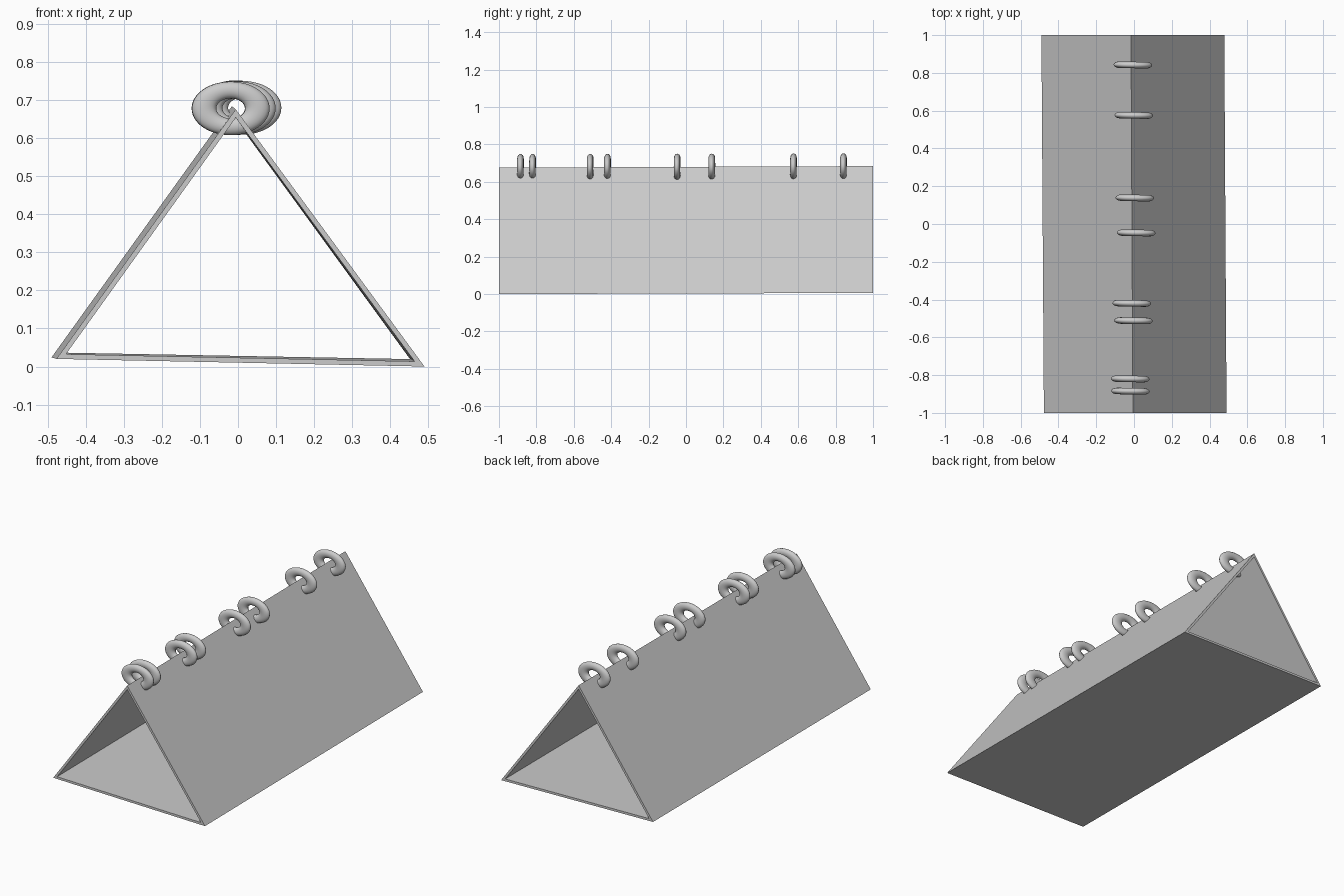
import bpy, bmesh
from math import radians
from mathutils import Vector

if "Cube" in bpy.data.objects:
    bpy.data.objects.remove(bpy.data.objects["Cube"])

WALL = 0.013


def inset(tri, t):
    """Shrink a triangle towards its incentre so every wall is t thick."""
    a, b, c = tri
    la, lb, lc = (b - c).length, (c - a).length, (a - b).length
    p = la + lb + lc
    centre = (a * la + b * lb + c * lc) / p
    radius = (b - a).cross(c - a).length / p
    return [centre + (v - centre) * (1 - t / radius) for v in tri]


# Triangular sleeve, open at both ends, very slightly askew
front = [Vector(v) for v in ((-0.477, -1, 0.02), (0.49, -1, 0.0), (-0.006, -1, 0.676))]
back = [Vector(v) for v in ((-0.49, 1, 0.024), (0.478, 1, 0.006), (-0.016, 1, 0.684))]
bm = bmesh.new()
fo, bo, fi, bi = [[bm.verts.new(v) for v in loop] for loop in
                  (front, back, inset(front, WALL), inset(back, WALL))]
for i in range(3):
    j = (i + 1) % 3
    for p, q in ((fo, bo), (bo, bi), (bi, fi), (fi, fo)):
        bm.faces.new((p[i], p[j], q[j], q[i]))
bmesh.ops.recalc_face_normals(bm, faces=bm.faces)
mesh = bpy.data.meshes.new("tent_panels")
bm.to_mesh(mesh)
bm.free()
bpy.context.collection.objects.link(bpy.data.objects.new("tent_panels", mesh))

# Flattened binding rings threaded through the ridge: (x, y)
rings = [(-0.019, -0.885), (-0.02, -0.82), (-0.003, -0.512), (-0.012, -0.42),
         (0.012, -0.047), (0.004, 0.138), (-0.001, 0.575), (-0.006, 0.842)]
for n, (x, y) in enumerate(rings, 1):
    z = 0.68 + 0.002 * y
    bpy.ops.mesh.primitive_torus_add(major_segments=48, minor_segments=16,
                                     major_radius=0.07, minor_radius=0.032)
    ring = bpy.context.object
    ring.name = f"binding_ring_{n}"
    ring.scale = (1, 0.69, 0.54)
    ring.rotation_euler = (radians(90), 0, radians(-1))
    ring.location = (x, y, z)
    bpy.ops.object.shade_smooth_by_angle()
